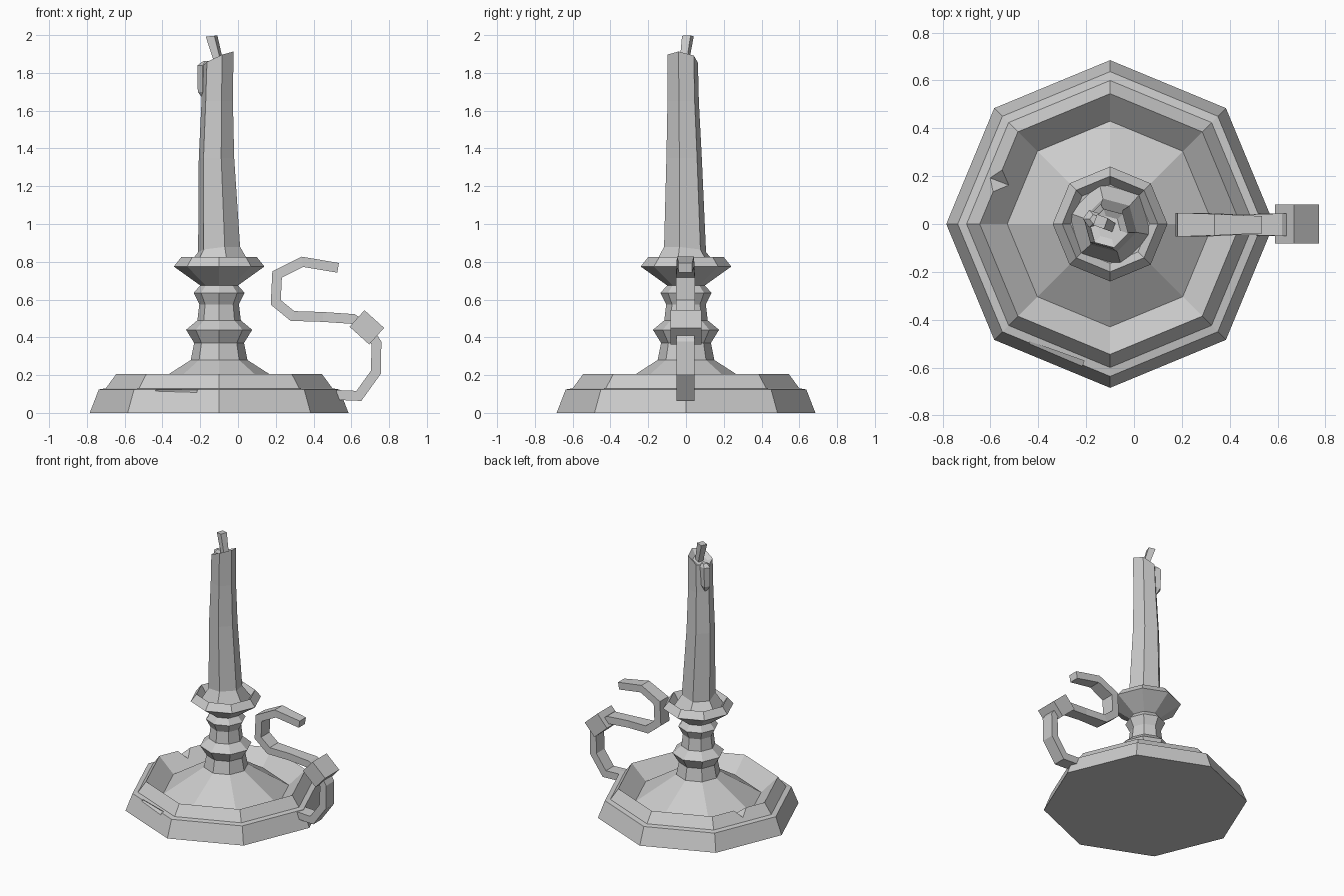
import bpy, bmesh
from math import sin, cos, pi, radians
from mathutils import Vector, Euler

if "Cube" in bpy.data.objects:
    bpy.data.objects.remove(bpy.data.objects["Cube"])

CX = -0.10  # axis of the candlestick


def loft(name, rings):
    """Skin a stack of equal-sized point rings and cap both ends."""
    bm = bmesh.new()
    vr = [[bm.verts.new(p) for p in r] for r in rings]
    n = len(vr[0])
    for a, b in zip(vr, vr[1:]):
        for i in range(n):
            j = (i + 1) % n
            bm.faces.new((a[i], a[j], b[j], b[i]))
    bm.faces.new(vr[0][::-1])
    bm.faces.new(vr[-1])
    bmesh.ops.recalc_face_normals(bm, faces=bm.faces)
    me = bpy.data.meshes.new(name)
    bm.to_mesh(me)
    bm.free()
    ob = bpy.data.objects.new(name, me)
    bpy.context.collection.objects.link(ob)
    return ob


def ring(cx, cy, z, r, n=8, turn=0.0, sx=0.0, sy=0.0):
    """Regular polygon; sx, sy tilt it in z."""
    pts = []
    for i in range(n):
        a = radians(turn) + 2 * pi * i / n
        dx, dy = r * cos(a), r * sin(a)
        pts.append((cx + dx, cy + dy, z + sx * dx + sy * dy))
    return pts


def box(name, loc, size, rot=(0, 0, 0)):
    bpy.ops.mesh.primitive_cube_add(size=1)
    ob = bpy.context.object
    ob.name = name
    ob.location = loc
    ob.scale = size
    ob.rotation_euler = rot
    return ob


def chip(target, name, loc, size, rot):
    cutter = box(name, loc, size, rot)
    cutter.hide_render = True
    cutter.display_type = 'WIRE'
    mod = target.modifiers.new(name, 'BOOLEAN')
    mod.operation = 'DIFFERENCE'
    mod.solver = 'EXACT'
    mod.object = cutter


# octagonal dish base
base_profile = [(0.685, 0), (0.637, 0.124), (0.60, 0.13), (0.545, 0.205),
                (0.43, 0.10), (0.15, 0.28)]
base = loft("dish_base", [ring(CX, 0, z, r) for r, z in base_profile])

# turned stem with drip cup
stem_profile = [(0.15, 0.28), (0.132, 0.37), (0.175, 0.44), (0.115, 0.49),
                (0.105, 0.575), (0.135, 0.635), (0.10, 0.675), (0.24, 0.775),
                (0.20, 0.825), (0.165, 0.775)]
loft("stem_and_cup", [ring(CX, 0, z, r) for r, z in stem_profile])

# notch in the rim and a shallow chip on the front ledge
a = radians(159)
chip(base, "rim_notch_cutter", (CX + 0.50 * cos(a), 0.50 * sin(a), 0.205),
     (0.24, 0.07, 0.07), (radians(45), 0, a))
a = radians(247.5)
chip(base, "ledge_chip_cutter", (CX + 0.61 * cos(a), 0.61 * sin(a), 0.134),
     (0.055, 0.24, 0.055), (0, radians(25), a + radians(3)))

# leaning hexagonal candle with wax skirt and hollow tilted top
candle = [(-0.10, 0, 0.77, 0.18, 0, 0), (-0.10, -0.005, 0.865, 0.115, 0.1, -0.1),
          (-0.114, -0.01, 1.35, 0.097, 0, 0), (-0.11, -0.015, 1.65, 0.086, 0, 0),
          (-0.105, -0.018, 1.875, 0.084, 0.43, -0.15),
          (-0.105, -0.015, 1.855, 0.05, 0.3, -0.1)]
loft("candle", [ring(x, y, z, r, 6, -15, sx, sy) for x, y, z, r, sx, sy in candle])

# wax drip running down the left side
drip = [(-0.168, 0.015, 1.65, 0.008), (-0.178, 0.02, 1.70, 0.035),
        (-0.176, 0.022, 1.84, 0.038), (-0.165, 0.02, 1.862, 0.02)]
loft("wax_drip", [ring(x, y, z, r, 5, 180) for x, y, z, r in drip])

# bent wick
loft("wick", [ring(-0.10, -0.01, 1.85, 0.027, 4, 25),
              ring(-0.14, 0.01, 1.995, 0.034, 4, 25, 0.1)])

# scrolled handle: path (x, z, half width) swept with mitred corners
path = [(0.52, 0.095, 0.047), (0.64, 0.09, 0.047), (0.73, 0.215, 0.047),
        (0.733, 0.37, 0.047), (0.685, 0.445, 0.047), (0.61, 0.497, 0.047),
        (0.45, 0.508, 0.042), (0.288, 0.513, 0.05), (0.20, 0.585, 0.05),
        (0.207, 0.733, 0.05), (0.34, 0.80, 0.045), (0.53, 0.768, 0.036)]
half = 0.026
rings = []
for i, (x, z, w) in enumerate(path):
    p = Vector((x, z))
    d = []
    if i > 0:
        d.append((p - Vector(path[i - 1][:2])).normalized())
    if i < len(path) - 1:
        d.append((Vector(path[i + 1][:2]) - p).normalized())
    t = (d[0] + d[-1]).normalized()
    m = Vector((-t.y, t.x)) * (half / max(0.5, t.dot(d[0])))
    rings.append([(x + s * m.x, k * w - 0.003, z + s * m.y)
                  for s, k in ((1, 1), (1, -1), (-1, -1), (-1, 1))])
loft("handle", rings)

# square knuckle on the handle
box("handle_knuckle", (0.682, 0.0, 0.453), (0.14, 0.165, 0.118),
    (0, radians(42), 0))
